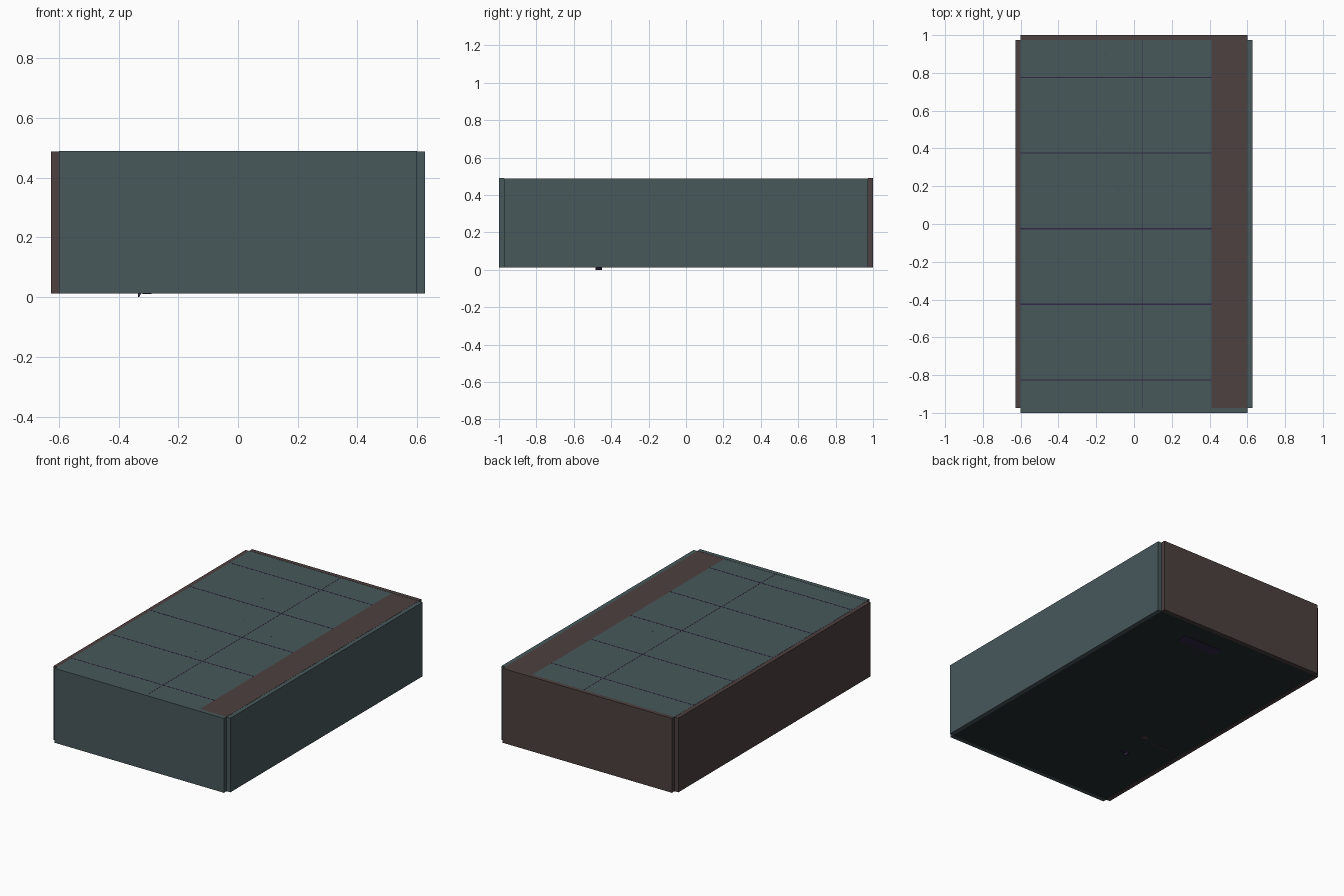
import bpy

cube = bpy.data.objects.get("Cube")
if cube:
    bpy.data.objects.remove(cube, do_unlink=True)


def make_material(name, color):
    m = bpy.data.materials.new(name)
    m.use_nodes = True
    m.diffuse_color = (*color, 1)
    m.node_tree.nodes["Principled BSDF"].inputs["Base Color"].default_value = (*color, 1)
    return m


teal = make_material("slate teal", (0.065, 0.098, 0.105))
brown = make_material("dark brown", (0.072, 0.052, 0.050))
purple = make_material("dark purple", (0.032, 0.020, 0.062))
black_teal = make_material("near black teal", (0.016, 0.027, 0.031))


def box(name, lo, hi, mat):
    """Axis-aligned box between two corners."""
    bpy.ops.mesh.primitive_cube_add(size=1)
    ob = bpy.context.object
    ob.name = name
    ob.location = [(a + b) / 2 for a, b in zip(lo, hi)]
    ob.scale = [b - a for a, b in zip(lo, hi)]
    bpy.ops.object.transform_apply(location=False, rotation=False, scale=True)
    ob.data.materials.append(mat)
    return ob


base, top = 0.013, 0.49
deck = top - 0.001
in_x, in_y = 0.6, 0.973
out_x, out_y = 0.627, 1.0

# Four wall panels, leaving open notches at the corners
box("front_wall", (-in_x, -out_y, base), (in_x, -in_y, top), teal)
box("back_wall", (-in_x, in_y, base), (in_x, out_y, top), brown)
box("left_wall", (in_x, -in_y, base), (out_x, in_y, top - 0.002), teal)
box("right_wall", (-out_x, -in_y, base), (-in_x, in_y, top - 0.002), brown)

# Underside
floor = base + 0.003
box("floor_panel", (-in_x, -in_y, floor), (in_x, in_y, floor + 0.03), black_teal)

# Deck and the long side plank
plank_x, joint_x = 0.41, 0.046
box("deck_panel", (-in_x, -in_y, deck - 0.03), (plank_x, in_y, deck), teal)
box("side_plank", (plank_x, -in_y, deck - 0.03), (in_x, in_y, deck), brown)

# Fine joint lines, flush with the deck
line_top = deck + 0.0006
for i in range(5):
    y = -0.825 + 0.4 * i
    box("cross_joint", (-in_x, y - 0.003, deck - 0.002), (plank_x, y + 0.003, line_top), purple)
box("long_joint", (joint_x - 0.002, -in_y, deck - 0.002), (joint_x + 0.002, in_y, line_top), purple)

# Pin heads in the deck
for x, y in [(-0.15, 0.9), (0.2, 0.65), (-0.16, 0.48), (-0.08, 0.18), (0.18, 0.08), (-0.06, -0.34)]:
    box("deck_pin", (x - 0.0015, y - 0.0015, deck - 0.002), (x + 0.0015, y + 0.0015, line_top), purple)

# Small fittings below the floor
box("underside_plate", (0.02, 0.765, floor - 0.002), (0.3, 0.84, floor + 0.004), purple)
box("underside_tab", (-0.32, -0.27, floor - 0.002), (-0.28, -0.235, floor + 0.004), brown)
box("underside_strip", (-0.52, -0.29, floor - 0.002), (-0.375, -0.282, floor + 0.004), brown)
box("underside_chip", (-0.52, 0.075, floor - 0.002), (-0.48, 0.083, floor + 0.004), brown)

# Tapered foot with a thin arm
foot = box("underside_foot", (-0.335, -0.485, 0.0), (-0.32, -0.45, floor + 0.004), purple)
for v in foot.data.vertices:
    if v.co.z < 0:
        v.co.x = -0.0075 + (v.co.x + 0.0075) * 0.25
box("foot_arm", (-0.32, -0.47, base - 0.003), (-0.29, -0.455, floor + 0.004), purple)
